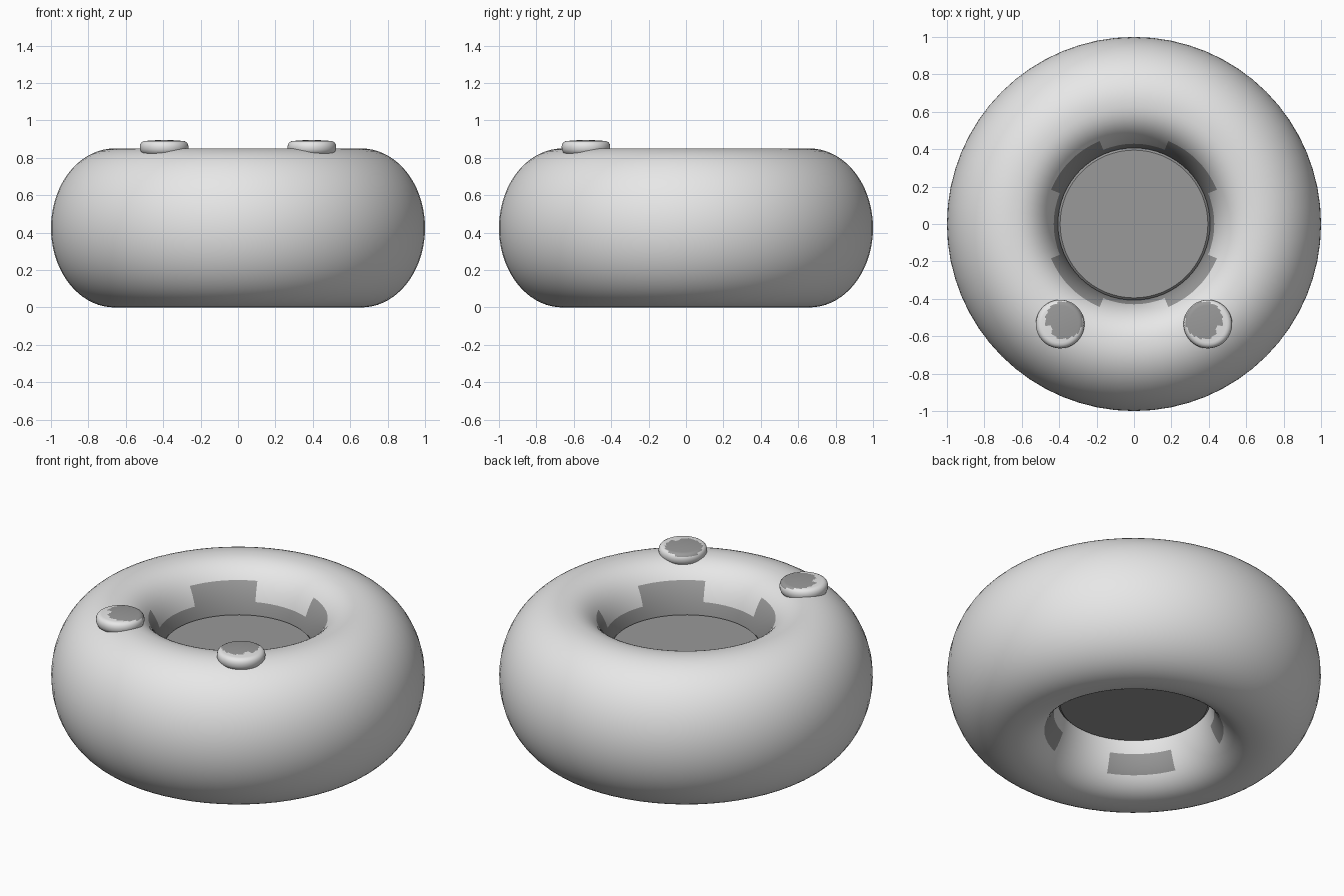
import bpy, bmesh, math

cube = bpy.data.objects.get("Cube")
if cube:
    bpy.data.objects.remove(cube, do_unlink=True)


def material(name, value):
    m = bpy.data.materials.new(name)
    m.use_nodes = True
    colour = (value, value, value, 1)
    m.diffuse_color = colour
    m.node_tree.nodes["Principled BSDF"].inputs["Base Color"].default_value = colour
    return m


light = material("light grey", 0.8)
dark = material("dark grey", 0.32)


def lathe(name, profile, segments, centre=(0, 0), closed=False, rule=None):
    """Spin a (radius, height) profile about z; rule(face centre) picks dark faces."""
    bm = bmesh.new()
    rings = []
    for r, z in profile:
        if r == 0:
            rings.append([bm.verts.new((centre[0], centre[1], z))] * segments)
            continue
        ring = []
        for i in range(segments):
            a = math.tau * i / segments
            ring.append(bm.verts.new((centre[0] + r * math.cos(a),
                                      centre[1] + r * math.sin(a), z)))
        rings.append(ring)
    pairs = list(zip(rings, rings[1:]))
    if closed:
        pairs.append((rings[-1], rings[0]))
    for lower, upper in pairs:
        for i in range(segments):
            j = (i + 1) % segments
            loop = dict.fromkeys((lower[i], lower[j], upper[j], upper[i]))
            face = bm.faces.new(list(loop))
            if rule and rule(face.calc_center_median()):
                face.material_index = 1
    bmesh.ops.recalc_face_normals(bm, faces=bm.faces)
    mesh = bpy.data.meshes.new(name)
    bm.to_mesh(mesh)
    bm.free()
    mesh.materials.append(light)
    mesh.materials.append(dark)
    obj = bpy.data.objects.new(name, mesh)
    bpy.context.collection.objects.link(obj)
    bpy.ops.object.select_all(action='DESELECT')
    obj.select_set(True)
    bpy.context.view_layer.objects.active = obj
    bpy.ops.object.shade_smooth_by_angle(angle=math.radians(40))
    return obj


# Ring body: soft outer bulge, steeper wall around the hole
CREST, HALF = 0.66, 0.425


def ring_point(t):
    c, s = math.cos(t), math.sin(t)
    width, power = (0.34, 2.0) if c > 0 else (0.26, 2.4)
    r = CREST + math.copysign(width * abs(c) ** (2 / power), c)
    return r, HALF + math.copysign(HALF * abs(s) ** (2 / power), s)


def hole_marking(p):
    # Dark band around the hole with four tabs on the diagonals
    if math.hypot(p.x, p.y) > 0.55:
        return False
    dz = p.z - HALF
    quarter = math.degrees(math.atan2(p.y, p.x)) % 90
    tab = 22.5 < quarter < 67.5 and 0.235 < abs(dz) < 0.345
    return tab or 0 < dz < 0.24


lathe("ring_body", [ring_point(math.tau * i / 72) for i in range(72)], 64,
      closed=True, rule=hole_marking)

# Plug filling the hole
lathe("centre_plug", [(0, 0.25), (0.395, 0.25), (0.407, 0.262),
                      (0.407, 0.588), (0.395, 0.6), (0, 0.6)], 64,
      rule=lambda p: True)

# Two rounded buttons with dark tops, mirrored
for name, side in (("left_button", 1), ("right_button", -1)):
    cx, cy = side * 0.395, -0.535

    def button_top(p, side=side, cx=cx, cy=cy):
        out, back = (p.x - cx) * side, p.y - cy
        notch = out > 0.045 and back < -0.005
        return p.z > 0.872 and math.hypot(out + 0.02, back - 0.02) < 0.1 and not notch

    top = [(0.01 * i, 0.895 - 0.5 * (0.01 * i) ** 2) for i in range(12)]
    lathe(name, top + [(0.12, 0.883), (0.127, 0.874), (0.13, 0.86), (0.129, 0.845),
                       (0.122, 0.828), (0.11, 0.82), (0, 0.82)], 48,
          centre=(cx, cy), rule=button_top)
